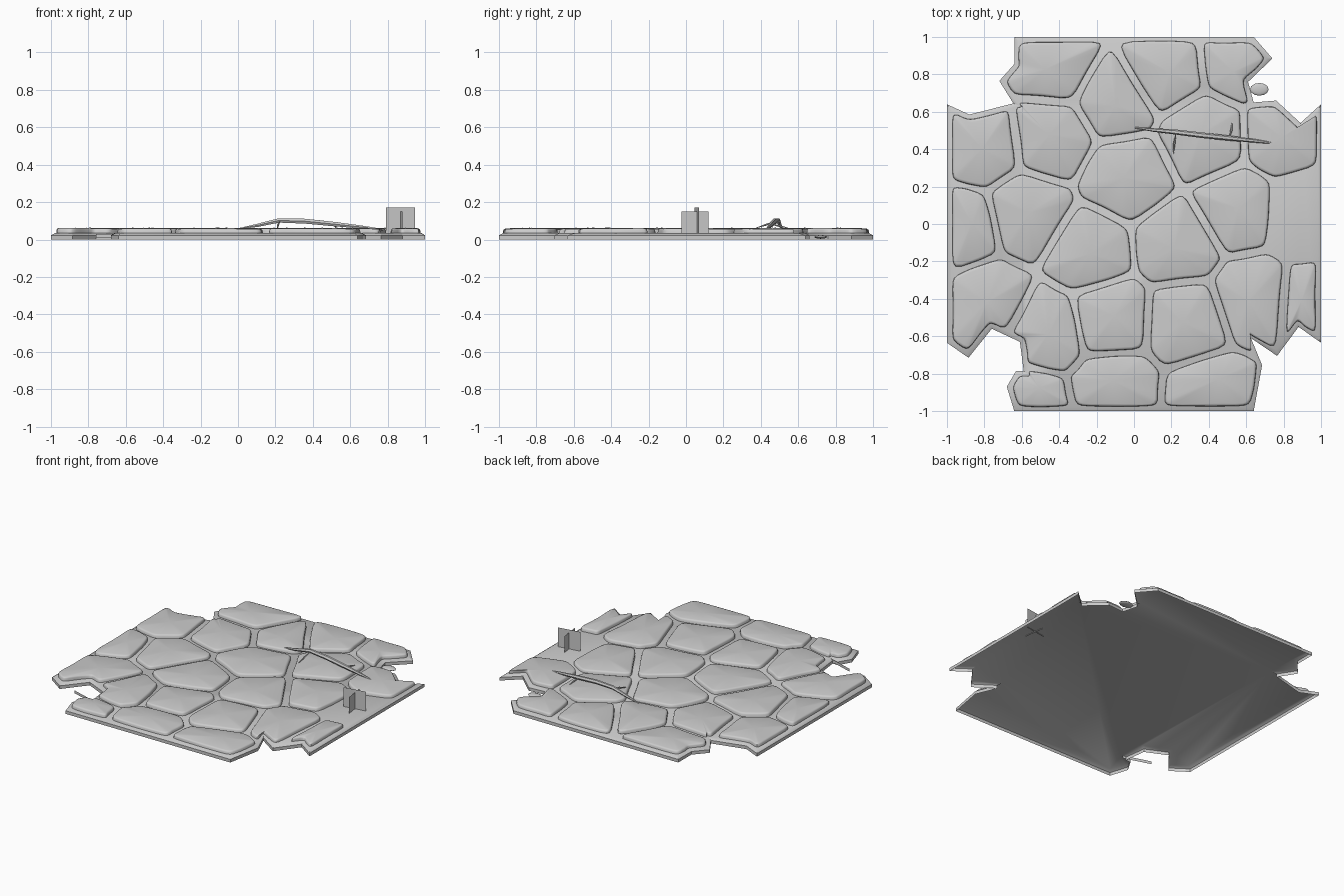
import bpy, bmesh, math, random
from mathutils import Vector

if "Cube" in bpy.data.objects:
    bpy.data.objects.remove(bpy.data.objects["Cube"])

random.seed(4)

mat = bpy.data.materials.new("stone grey")
mat.diffuse_color = (0.6, 0.6, 0.6, 1)
mat.use_nodes = True
mat.node_tree.nodes["Principled BSDF"].inputs["Base Color"].default_value = mat.diffuse_color


def finish(name, bm, angle=40):
    """Turn a bmesh into a named, softly shaded object."""
    me = bpy.data.meshes.new(name)
    bm.to_mesh(me)
    bm.free()
    me.materials.append(mat)
    ob = bpy.data.objects.new(name, me)
    bpy.context.collection.objects.link(ob)
    bpy.ops.object.select_all(action='DESELECT')
    ob.select_set(True)
    bpy.context.view_layer.objects.active = ob
    bpy.ops.object.shade_smooth_by_angle(angle=math.radians(angle))
    return ob


def inset(poly, d):
    """Mitred inset of a counter-clockwise polygon."""
    out = []
    for i, p in enumerate(poly):
        e1 = (p - poly[i - 1]).normalized()
        e2 = (poly[(i + 1) % len(poly)] - p).normalized()
        n1, n2 = Vector((-e1.y, e1.x)), Vector((-e2.y, e2.x))
        out.append(p + (n1 + n2) * d / max(0.4, 1 + n1.dot(n2)))
    return out


def clip(poly, mid, axis, gap):
    """Keep the part of the polygon behind a line."""
    out = []
    for i, b in enumerate(poly):
        a = poly[i - 1]
        da, db = (a - mid).dot(axis) + gap, (b - mid).dot(axis) + gap
        if (da < 0) != (db < 0):
            out.append(a.lerp(b, da / (da - db)))
        if db < 0:
            out.append(b.copy())
    return out


def ring(bm, poly, heights):
    return [bm.verts.new((p.x, p.y, z)) for p, z in zip(poly, heights)]


def bridge(bm, lo, hi):
    n = len(lo)
    for i in range(n):
        j = (i + 1) % n
        bm.faces.new((lo[i], lo[j], hi[j], hi[i]))


# Jagged tile outline, counter-clockwise
outline = [Vector(p) for p in [
    (-.64, 1), (.64, 1), (.74, .885), (.61, .76), (.64, .65), (.76, .66),
    (.89, .54), (1, .64), (1, -.635), (.88, -.55), (.765, -.705), (.625, -.61),
    (.685, -.755), (.64, -1), (-.64, -1), (-.68, -.87), (-.63, -.785),
    (-.59, -.785), (-.61, -.63), (-.76, -.56), (-.885, -.715), (-1, -.635),
    (-1, .64), (-.88, .585), (-.645, .645), (-.72, .765), (-.64, .855)]][::-1]

# Mortar bed: open-bottomed sheet with chamfered rim
TOP = .035
bm = bmesh.new()
n = len(outline)
low = ring(bm, outline, [0] * n)
mid = ring(bm, outline, [.022] * n)
top = ring(bm, inset(outline, .022), [TOP] * n)
bridge(bm, low, mid)
bridge(bm, mid, top)
bm.faces.new(top)
finish("mortar_bed", bm)

# Stone centres; the last one is a gap where the stone is missing
seeds = [Vector(p) for p in [
    (-.41, .84), (.15, .83), (.58, .88), (-.11, .67), (-.44, .47), (-.82, .42),
    (-.57, .05), (-.93, -.03), (-.04, .25), (.38, .46), (.80, .47), (.55, .08),
    (.23, -.11), (-.24, -.15), (-.78, -.41), (-.47, -.57), (-.13, -.50),
    (.28, -.52), (.64, -.40), (.97, -.42), (-.56, -.98), (-.11, -.89),
    (.41, -.92), (.92, .05)]]

# Paving stones: cells around each centre, cut to the tile outline
for k, s in enumerate(seeds[:-1]):
    cell = inset(outline, .028)
    for o in seeds:
        if o is not s and cell:
            cell = clip(cell, (s + o) / 2, (o - s).normalized(), .02)
    cell = [p for i, p in enumerate(cell) if (p - cell[i - 1]).length > .02]
    # bowed edges
    pts = []
    for i, p in enumerate(cell):
        q = cell[(i + 1) % len(cell)]
        d = q - p
        pts.append(p)
        if d.length > .12:
            pts.append(p.lerp(q, random.uniform(.35, .65))
                       + Vector((d.y, -d.x)).normalized() * random.uniform(-.006, .01))
    # rounded corners
    for ratio in (.16, .25):
        pts = [a.lerp(b, t) for a, b in zip(pts, pts[1:] + pts[:1])
               for t in (ratio, 1 - ratio)]
    c = sum(pts, Vector((0, 0))) / len(pts)
    tilt = Vector((random.uniform(-.012, .012), random.uniform(-.012, .012)))

    def z_at(p, z):
        return z + (p - c).dot(tilt)

    def shrink(d):
        return [p + (c - p).normalized() * d for p in pts]

    bm = bmesh.new()
    rings = [ring(bm, pts, [TOP] * len(pts))]
    for d, z in ((.002, .050), (.007, .056), (.016, .059)):
        loop = shrink(d)
        rings.append(ring(bm, loop, [z_at(p, z) for p in loop]))
    for a, b in zip(rings, rings[1:]):
        bridge(bm, a, b)
    hub = bm.verts.new((c.x, c.y, .063))
    r = rings[-1]
    for i in range(len(r)):
        bm.faces.new((r[i], r[(i + 1) % len(r)], hub))
    finish(f"paving_stone_{k + 1:02d}", bm, 50)


def twig(name, points, radius):
    """Tapered six-sided tube along a path."""
    bm = bmesh.new()
    pts = [Vector(p) for p in points]
    rings = []
    for i, p in enumerate(pts):
        t = (pts[min(i + 1, len(pts) - 1)] - pts[max(i - 1, 0)]).normalized()
        u = t.cross(Vector((0, 0, 1))).normalized()
        v = u.cross(t)
        f = radius * (.25 + .75 * math.sin(math.pi * i / (len(pts) - 1)))
        rings.append([bm.verts.new(p + (u * math.cos(a) + v * math.sin(a)) * f)
                      for a in [j * math.pi / 3 for j in range(6)]])
    for a, b in zip(rings, rings[1:]):
        bridge(bm, a, b)
    bm.faces.new(rings[0])
    bm.faces.new(rings[-1])
    bmesh.ops.recalc_face_normals(bm, faces=bm.faces)
    finish(name, bm)


# Fallen arched twig with two side shoots
twig("fallen_twig", [(.005, .515, .058), (.10, .503, .075), (.22, .492, .102),
                     (.36, .475, .098), (.52, .458, .082), (.65, .444, .068),
                     (.76, .43, .056)], .015)
twig("twig_shoot_left", [(.225, .49, .10), (.215, .43, .08), (.21, .37, .06)], .006)
twig("twig_shoot_right", [(.51, .46, .08), (.52, .50, .072), (.525, .545, .062)], .006)


def card(name, a, b, z0, z1):
    """Thin upright sheet between two ground points."""
    bm = bmesh.new()
    bm.faces.new([bm.verts.new(v) for v in
                  ((*a, z0), (*b, z0), (*b, z1), (*a, z1))])
    finish(name, bm)


# Crossed grass sheets in the gap and a splinter by the corner notch
card("grass_sheet_wide", (.79, .045), (.945, .07), .03, .17)
card("grass_sheet_cross", (.88, -.025), (.86, .12), .03, .15)
card("corner_splinter", (-.76, -.73), (-.57, -.79), .01, .03)

# Loose pebble in the corner notch
bm = bmesh.new()
bmesh.ops.create_uvsphere(bm, u_segments=12, v_segments=8, radius=1)
for v in bm.verts:
    v.co = (.67 + v.co.x * .05, .72 + v.co.y * .034, .014 + v.co.z * .01)
finish("loose_pebble", bm)
